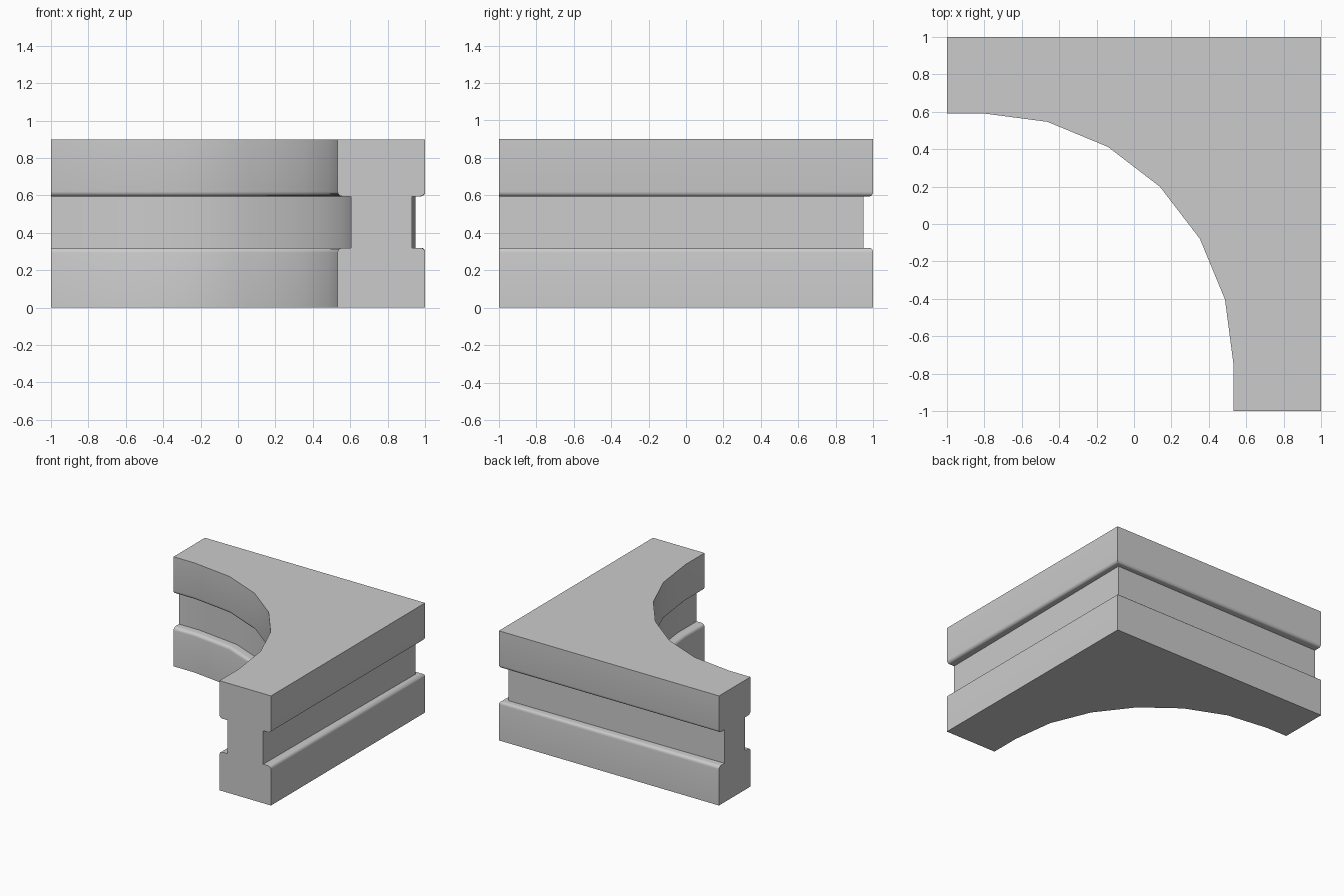
import bpy, bmesh, math

if "Cube" in bpy.data.objects:
    bpy.data.objects.remove(bpy.data.objects["Cube"])

CX, CY, R = -0.81, -0.75, 1.342   # centre and radius of the inner arc
HEIGHT = 0.9


def outline(d):
    """Plan outline inset by d on the inner and outer sides; the cut ends stay put."""
    r = R + d
    c = 1 - d * 0.73              # groove is a little shallower at the outer corner
    pts = [(-1, CY + r)]
    for i in range(7):
        a = math.radians(90 - 15 * i)
        pts.append((CX + r * math.cos(a), CY + r * math.sin(a)))
    pts += [(CX + r, -1), (1 - d, -1), (c, c), (-1, 1 - d)]
    return pts


# Section from bottom to top: (inset, z), with rounded lips around the groove
LIP, GROOVE = 0.026, 0.071
Z_LOW, Z_HIGH = 0.32, 0.595
arc = [(LIP * (1 - math.cos(t)), LIP * (1 - math.sin(t)))
       for t in [math.radians(22.5 * i) for i in range(5)]]
profile = [(0, 0)]
profile += [(d, Z_LOW - h) for d, h in arc]
profile += [(GROOVE, Z_LOW), (GROOVE, Z_HIGH)]
profile += [(d, Z_HIGH + h) for d, h in reversed(arc)]
profile += [(0, HEIGHT)]

# Curved corner block: stacked outlines joined by quads and capped
bm = bmesh.new()
rings = [[bm.verts.new((x, y, z)) for x, y in outline(d)] for d, z in profile]
for low, high in zip(rings, rings[1:]):
    n = len(low)
    for i in range(n):
        j = (i + 1) % n
        bm.faces.new((low[i], low[j], high[j], high[i]))
bm.faces.new(rings[0])
bm.faces.new(rings[-1])
bmesh.ops.recalc_face_normals(bm, faces=bm.faces)

mesh = bpy.data.meshes.new("corner_block")
bm.to_mesh(mesh)
bm.free()
block = bpy.data.objects.new("corner_block", mesh)
bpy.context.collection.objects.link(block)
bpy.context.view_layer.objects.active = block
block.select_set(True)
bpy.ops.object.shade_smooth_by_angle(angle=math.radians(35))
